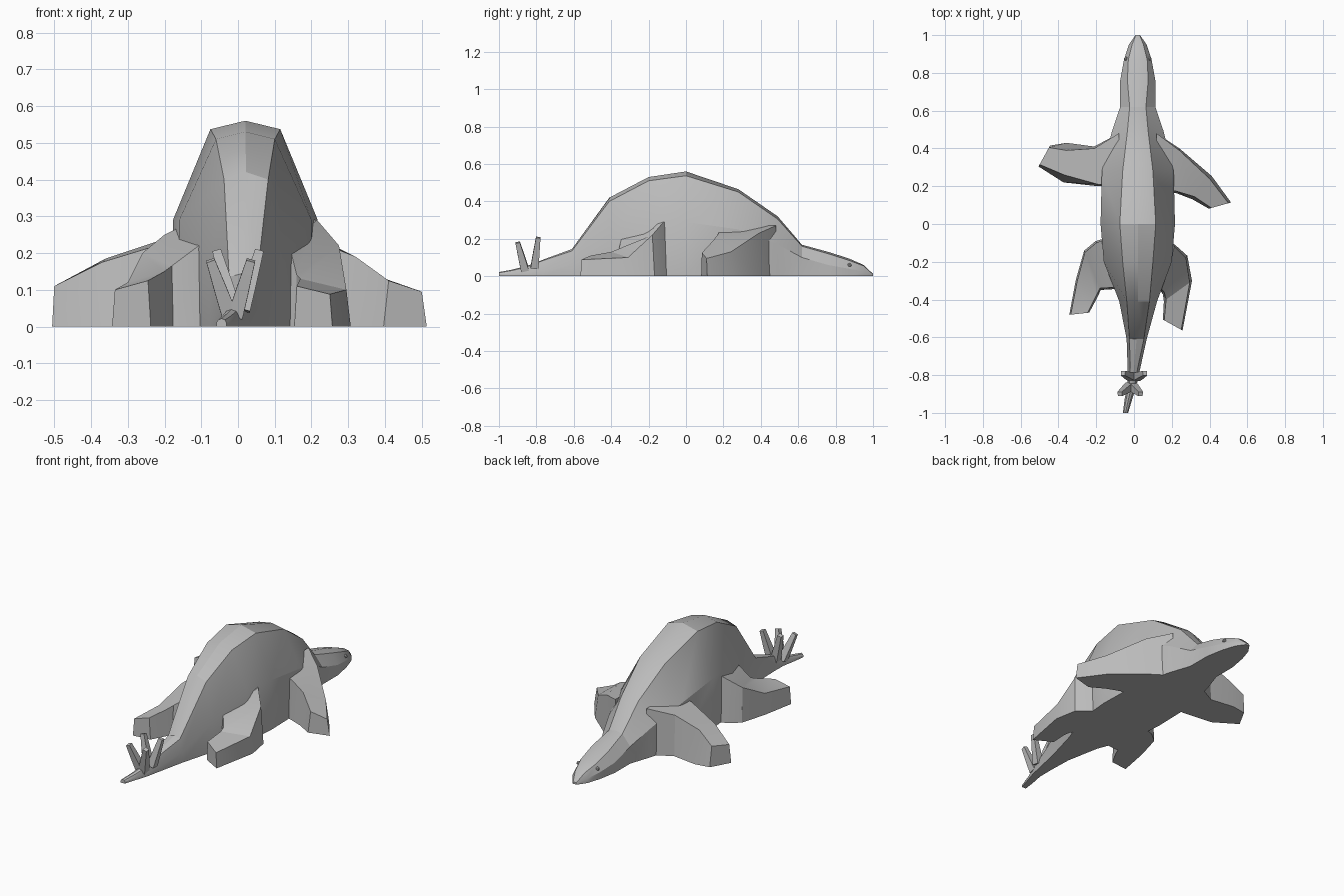
import bpy, bmesh, math
from mathutils import Vector

default_cube = bpy.data.objects.get("Cube")
if default_cube:
    bpy.data.objects.remove(default_cube, do_unlink=True)

grey = bpy.data.materials.new("stone_grey")
grey.use_nodes = True
grey.diffuse_color = (0.5, 0.5, 0.5, 1)
grey.node_tree.nodes["Principled BSDF"].inputs["Base Color"].default_value = (0.5, 0.5, 0.5, 1)


def finish(name, bm, angle=25):
    """Turn a bmesh into a named, coloured object with sharp creases kept."""
    bmesh.ops.recalc_face_normals(bm, faces=bm.faces)
    mesh = bpy.data.meshes.new(name)
    bm.to_mesh(mesh)
    bm.free()
    mesh.materials.append(grey)
    obj = bpy.data.objects.new(name, mesh)
    bpy.context.collection.objects.link(obj)
    bpy.ops.object.select_all(action='DESELECT')
    obj.select_set(True)
    bpy.context.view_layer.objects.active = obj
    bpy.ops.object.shade_smooth_by_angle(angle=math.radians(angle))
    return obj


def loft(name, rings, angle=25):
    """Skin a row of closed rings and cap both ends."""
    bm = bmesh.new()
    rows = [[bm.verts.new(point) for point in ring] for ring in rings]
    count = len(rows[0])
    for near, far in zip(rows, rows[1:]):
        for i in range(count):
            j = (i + 1) % count
            bm.faces.new((near[i], near[j], far[j], far[i]))
    bm.faces.new(rows[0])
    bm.faces.new(rows[-1])
    return finish(name, bm, angle)


def body_ring(y, centre, crest, top, edge, side, belly):
    """Flat base, upright flank, sloping side and a low ridged back."""
    half = [(side, 0), (side, belly), (crest, edge)]
    outline = half + [(0, top)] + [(-x, z) for x, z in reversed(half)]
    return [(centre + x, y, z) for x, z in outline]


def leg_ring(front, back, spread):
    """Two top corners with wider floor corners below them."""
    a, b = Vector(front), Vector(back)
    out = (a - b).normalized() * spread
    floor_a, floor_b = a + out, b - out
    floor_a.z = floor_b.z = 0
    return [floor_a, a, b, floor_b]


# Torso with neck, head and tail in one skin
# y, centre, crest half width, top, crest edge, side half width, belly height
sections = [
    (-1, -.045, .009, .022, .018, .014, .01),
    (-.93, -.03, .012, .035, .03, .02, .015),
    (-.85, -.01, .015, .055, .05, .025, .02),
    (-.76, 0, .02, .09, .085, .034, .03),
    (-.61, .014, .038, .145, .135, .053, .06),
    (-.41, .022, .06, .42, .4, .1, .17),
    (-.2, .02, .08, .53, .51, .18, .29),
    (0, .02, .095, .56, .537, .197, .29),
    (.28, .02, .08, .465, .45, .19, .25),
    (.49, .02, .055, .32, .305, .137, .17),
    (.62, .02, .043, .168, .16, .093, .1),
    (.76, .02, .055, .13, .12, .093, .06),
    (.87, .02, .05, .095, .085, .073, .04),
    (.95, .02, .03, .06, .055, .047, .025),
    (1, .02, .01, .012, .01, .012, .005),
]
loft("body", [body_ring(*section) for section in sections])

# Legs: each row holds the two top corners, from hip or shoulder to foot
loft("front_right_leg", [leg_ring(a, b, s) for a, b, s in (
    ((-.08, .48, .27), (-.08, .2, .27), 0),
    ((-.21, .4, .235), (-.19, .21, .23), .01),
    ((-.36, .39, .185), (-.37, .26, .175), .04),
    ((-.45, .405, .12), (-.5, .315, .11), .012))])
loft("front_left_leg", [leg_ring(a, b, s) for a, b, s in (
    ((.12, .48, .27), (.12, .17, .27), 0),
    ((.24, .39, .23), (.22, .175, .23), .01),
    ((.4, .24, .13), (.32, .145, .19), .02),
    ((.5, .11, .095), (.41, .085, .125), .015))])
loft("hind_right_leg", [leg_ring(a, b, s) for a, b, s in (
    ((-.1, -.06, .3), (-.06, -.33, .25), 0),
    ((-.2, -.1, .25), (-.1, -.335, .225), .01),
    ((-.26, -.15, .2), (-.18, -.34, .165), .01),
    ((-.3, -.3, .12), (-.2, -.38, .15), .01),
    ((-.335, -.48, .1), (-.245, -.47, .125), .008))])
loft("hind_left_leg", [leg_ring(a, b, s) for a, b, s in (
    ((.13, -.05, .3), (.1, -.35, .25), 0),
    ((.215, -.12, .29), (.14, -.34, .22), .01),
    ((.275, -.18, .22), (.16, -.36, .14), .015),
    ((.295, -.31, .1), (.17, -.4, .13), .015),
    ((.25, -.56, .088), (.16, -.51, .11), .008))])


# Tail spikes: square tapering rods leaning outwards
def spike(name, base, tip):
    base, tip = Vector(base), Vector(tip)
    axis = (tip - base).normalized()
    across = axis.cross(Vector((0, 1, 0))).normalized()
    depth = axis.cross(across)

    def square(centre, size):
        return [centre + size * (across * u + depth * v)
                for u, v in ((1, 1), (-1, 1), (-1, -1), (1, -1))]
    loft(name, [square(base, .021), square(base.lerp(tip, .4), .018), square(tip, .012)])


for label, side in (("right", -1), ("left", 1)):
    spike("rear_spike_" + label, (-.015 + side * .008, -.86, .03),
          (-.02 + side * .055, -.9, .18))
    spike("fore_spike_" + label, (side * .012, -.81, .045),
          (side * .058, -.79, .207))

# Small raised eyes
for label, side in (("right", -1), ("left", 1)):
    bm = bmesh.new()
    bmesh.ops.create_icosphere(bm, subdivisions=1, radius=.012)
    bmesh.ops.translate(bm, verts=bm.verts, vec=(.02 + side * .062, .875, .06))
    finish("eye_" + label, bm)
